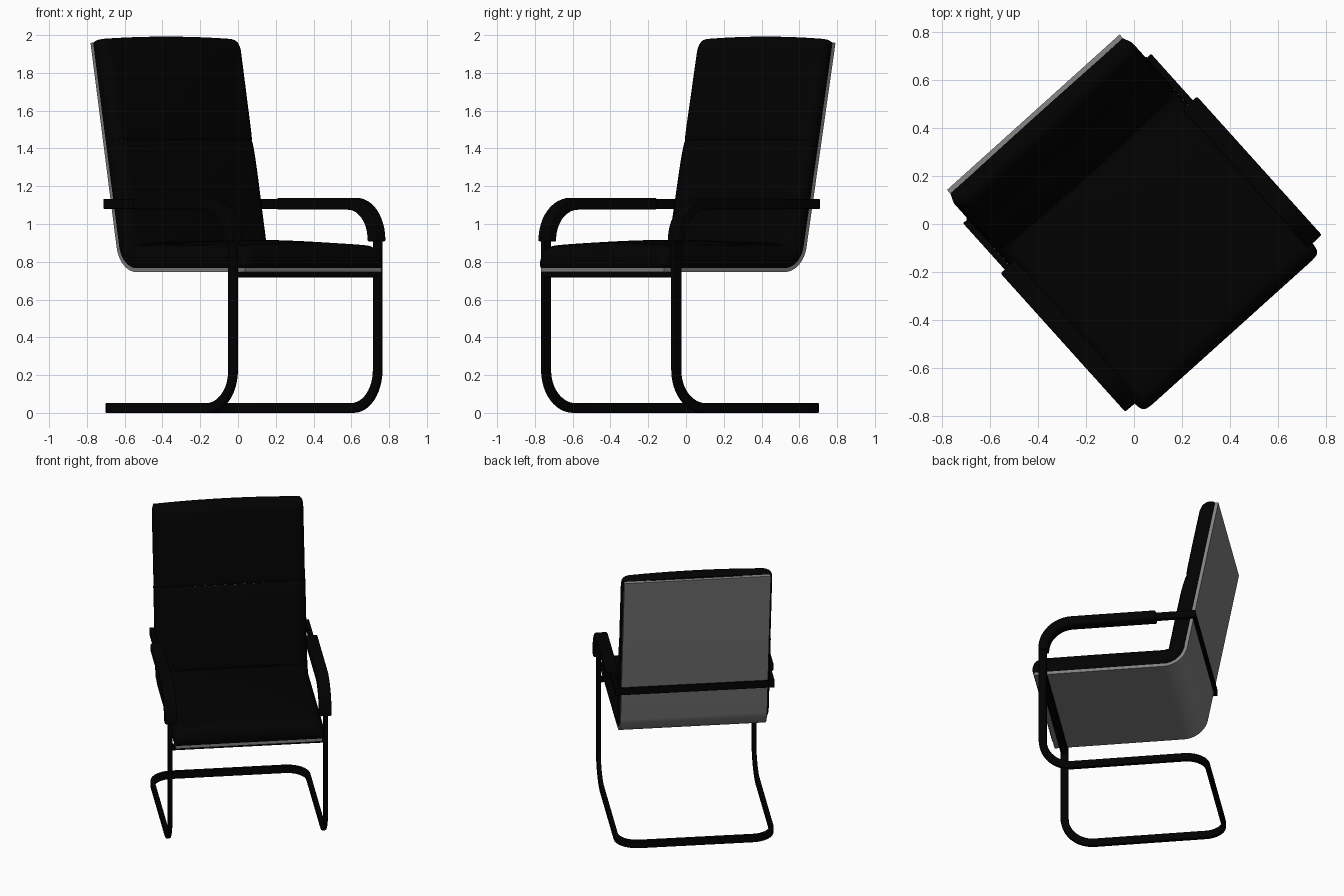
import bpy, bmesh, math
from mathutils import Vector

cube = bpy.data.objects.get("Cube")
if cube:
    bpy.data.objects.remove(cube, do_unlink=True)

TURN = math.radians(222)   # local +y is the way the chair faces
LEAN = math.radians(10.8)
X, Y, Z = Vector((1, 0, 0)), Vector((0, 1, 0)), Vector((0, 0, 1))


def material(name, value):
    m = bpy.data.materials.new(name)
    m.use_nodes = True
    color = (value, value, value, 1)
    m.diffuse_color = color
    m.node_tree.nodes["Principled BSDF"].inputs["Base Color"].default_value = color
    return m


leather = material("black leather", 0.0004)
metal = material("black metal", 0.0003)
shell_gray = material("shell gray", 0.215)


def make(name, bm, mat, mirror=False, bevel=0):
    bmesh.ops.recalc_face_normals(bm, faces=bm.faces)
    mesh = bpy.data.meshes.new(name)
    bm.to_mesh(mesh)
    bm.free()
    mesh.materials.append(mat)
    ob = bpy.data.objects.new(name, mesh)
    bpy.context.collection.objects.link(ob)
    ob.rotation_euler.z = TURN
    if mirror:
        ob.modifiers.new("mirror", 'MIRROR').use_mirror_merge = True
    if bevel:
        b = ob.modifiers.new("bevel", 'BEVEL')
        b.width, b.segments, b.limit_method = bevel, 3, 'ANGLE'
        b.angle_limit = math.radians(50)
    bpy.ops.object.select_all(action='DESELECT')
    ob.select_set(True)
    bpy.context.view_layer.objects.active = ob
    bpy.ops.object.shade_smooth_by_angle(angle=math.radians(40))


def arc(center, a, b, r, start, end, n=12):
    """Points of an arc in the plane spanned by the unit vectors a and b."""
    angles = [math.radians(start + (end - start) * i / n) for i in range(n + 1)]
    return [Vector(center) + r * (a * math.cos(t) + b * math.sin(t)) for t in angles]


def sweep(name, path, thin, wide, mat, bevel, cap_start=True):
    """Mirrored flat bar along a path, always upright in the horizontal bends."""
    bm = bmesh.new()
    rings = []
    for i, p in enumerate(path):
        t = (path[min(i + 1, len(path) - 1)] - path[max(i - 1, 0)]).normalized()
        side = t.cross(Z) if abs(t.z) < 0.01 and t.y > -0.5 else X.copy()
        side.normalize()
        up = side.cross(t)
        rings.append([bm.verts.new(p + side * sx * thin / 2 + up * sz * wide / 2)
                      for sx, sz in ((-1, -1), (1, -1), (1, 1), (-1, 1))])
    for r, q in zip(rings, rings[1:]):
        for k in range(4):
            bm.faces.new((r[k], r[k - 1], q[k - 1], q[k]))
    if cap_start:
        bm.faces.new(rings[0])
    bm.faces.new(rings[-1])
    make(name, bm, mat, True, bevel)


def box(name, center, size, mat):
    bm = bmesh.new()
    bmesh.ops.create_cube(bm, size=1)
    for v in bm.verts:
        v.co = Vector(center) + Vector([a * b for a, b in zip(v.co, size)])
    make(name, bm, mat, bevel=0.004)


# Cantilever frame: base, front legs and arms in one bent flat bar
SIDE, FRONT, BACK, LOW, ARM = 0.515, 0.533, -0.542, 0.026, 1.106
R_BASE, R_LEG, R_ARM, BAR = 0.14, 0.2, 0.19, 0.027
path = [Vector((0, BACK, LOW))]
path += arc((SIDE - R_BASE, BACK + R_BASE, LOW), X, Y, R_BASE, -90, 0)
path += arc((SIDE, FRONT - R_LEG, LOW + R_LEG), Y, Z, R_LEG, -90, 0)
arm_bend = arc((SIDE, FRONT - R_ARM, ARM - R_ARM), Y, Z, R_ARM, 0, 90)
path += arm_bend + [Vector((SIDE, -0.48, ARM))]
sweep("frame", path, BAR, 0.052, metal, 0.004, cap_start=False)
box("rear_crossbar", (0, -0.47, ARM), (2 * SIDE + BAR, 0.02, 0.052), metal)
box("seat_crossbar", (0, FRONT, 0.732), (2 * SIDE, 0.05, 0.03), metal)

# Arm pads
pad_path = [p + Vector((-0.003, -0.006, 0.001)) for p in arm_bend]
pad_path = [pad_path[0] - Z * 0.01] + pad_path + [Vector((SIDE - 0.003, -0.22, ARM + 0.001))]
sweep("arm_pads", pad_path, 0.08, 0.063, leather, 0.012)

# Bent shell under the seat and behind the back
WIDTH, THICK, R_BEND, BOTTOM = 0.485, 0.021, 0.163, 0.745
bend = Vector((0, -0.262, BOTTOM + R_BEND))
up_back = Vector((0, -math.sin(LEAN), math.cos(LEAN)))


def shell_line(offset):
    pts = arc(bend, Y, Z, R_BEND - offset, -90, -180 + math.degrees(LEAN))
    return [Vector((0, 0.595, BOTTOM + offset))] + pts + [pts[-1] + up_back * 1.1]


outer, inner = shell_line(0), shell_line(THICK)
bm = bmesh.new()
rows = [[bm.verts.new(p + X * s * WIDTH) for p in (o, n) for s in (-1, 1)]
        for o, n in zip(outer, inner)]
for r, q in zip(rows, rows[1:]):
    for a, b in ((0, 1), (1, 3), (3, 2), (2, 0)):
        bm.faces.new((r[a], r[b], q[b], q[a]))
for r in (rows[0], rows[-1]):
    bm.faces.new((r[0], r[1], r[3], r[2]))
make("shell", bm, shell_gray)


def rounding(d, r):
    """Height factor at distance d from an edge rounded over r."""
    k = max(0, 1 - d / r)
    return max(0, 1 - k ** 2.4) ** (1 / 2.4)


def swell(f):
    """Sideways bulge of an edge at height factor f."""
    return 1 - (2 * f - 1) ** 4


def locate(line, d):
    """Point and tangent at distance d along a polyline."""
    for a, b in zip(line, line[1:]):
        step = (b - a).length
        if d <= step or b is line[-1]:
            return a.lerp(b, d / step), (b - a).normalized()
        d -= step


def cushion(name, line, side_t, mid_t, soft0, soft1, puff, arch=0, n=40):
    """Puffed pad lying on a line; soft0/soft1 are (radius, depth) of its two ends."""
    bm = bmesh.new()
    length = sum((b - a).length for a, b in zip(line, line[1:]))
    grid = []
    for i in range(n + 1):
        s = 0.5 - 0.5 * math.cos(math.pi * i / n)
        base, tangent = locate(line, s * length)
        normal = tangent.cross(X)
        ends = [(rounding(d * length, r), depth, way)
                for d, (r, depth), way in ((s, soft0, -1), (1 - s, soft1, 1))]
        corner = min([f for f, depth, way in ends if depth == 1], default=1)
        row = []
        for j in range(n + 1):
            a = -math.cos(math.pi * j / n)
            crown = 1 - a * a
            edge = rounding((1 - abs(a)) * WIDTH, 0.045)
            t = edge * (side_t + (mid_t - side_t) * crown * (0.4 + 2.4 * s * (1 - s)))
            along = arch * crown * s ** 4
            for f, depth, way in ends:
                t *= 1 - depth * (1 - f)
                if depth == 1:
                    along += way * puff * swell(f) * edge
            x = a * (WIDTH + puff * swell(edge) * corner)
            row.append(bm.verts.new(base + X * x + tangent * along + normal * t))
        grid.append(row)
    for r, q in zip(grid, grid[1:]):
        for j in range(n):
            bm.faces.new((r[j], r[j + 1], q[j + 1], q[j]))
    make(name, bm, leather)


# Seat, lower back and upper back cushions, meeting in the bend and at the crease
half = 7
crease = inner[-2] + up_back * 0.555
cushion("seat_cushion", inner[:half + 1], 0.118, 0.15, (0.07, 1), (0.02, 0.05), 0.018)
cushion("lower_back_cushion", inner[half:-1] + [crease], 0.106, 0.136,
        (0.02, 0.05), (0.2, 0.16), 0.02)
cushion("upper_back_cushion", [crease, inner[-1] - up_back * 0.006], 0.1, 0.112,
        (0.06, 0.08), (0.06, 1), 0.018, arch=0.014)
